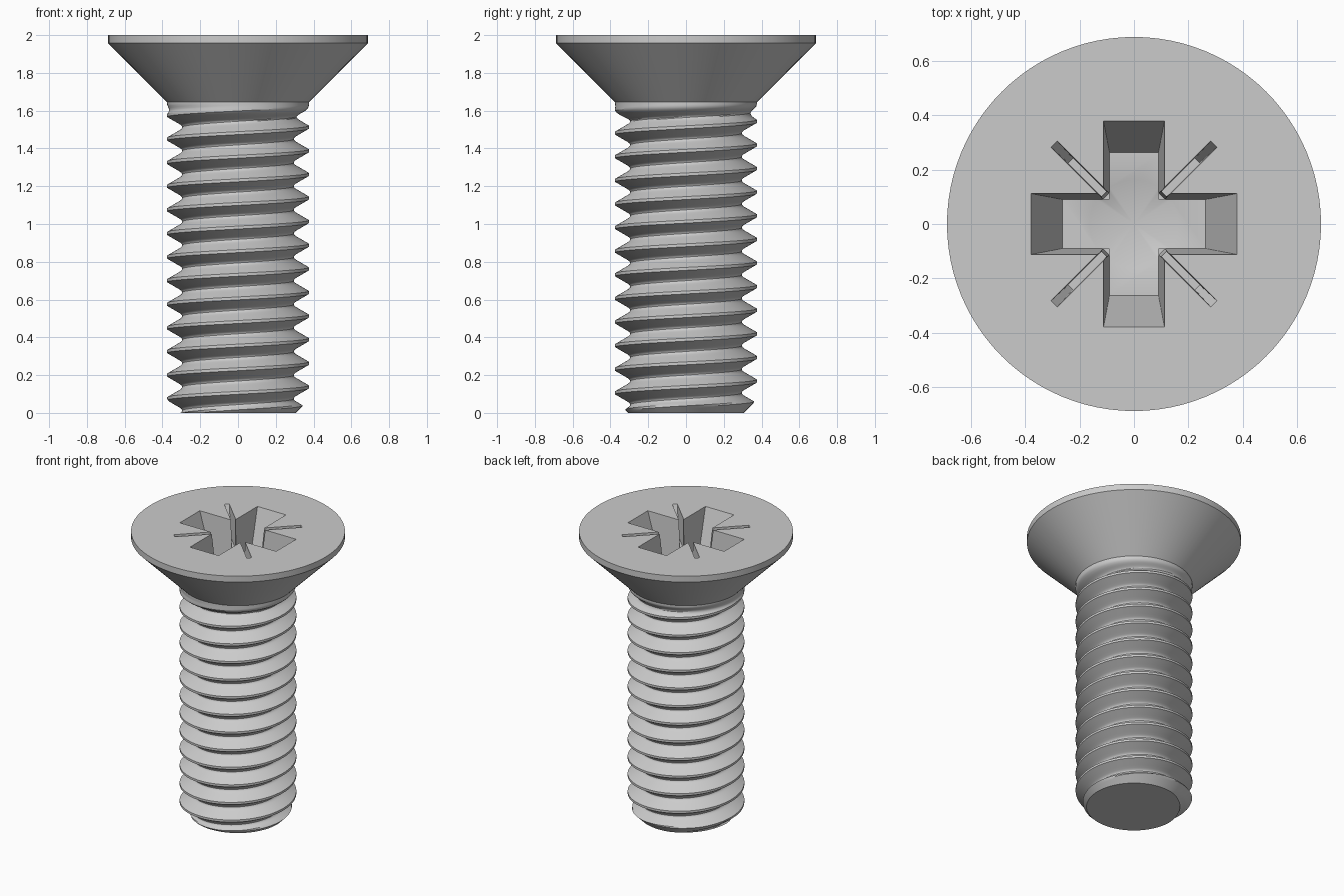
import bpy, bmesh, math

if "Cube" in bpy.data.objects:
    bpy.data.objects.remove(bpy.data.objects["Cube"])

N = 96            # sides around the axis
PITCH = 0.125
R = 0.375         # thread crest radius
NECK = 1.645      # where the head cone starts
HEAD_R = 0.6875


def make_object(name, bm):
    bmesh.ops.recalc_face_normals(bm, faces=bm.faces)
    mesh = bpy.data.meshes.new(name)
    bm.to_mesh(mesh)
    bm.free()
    obj = bpy.data.objects.new(name, mesh)
    bpy.context.collection.objects.link(obj)
    return obj


def thread_radius(z, turn):
    # flat crest, 60 degree flanks, rounded root
    d = ((z - 0.0125) / PITCH - turn) % 1.0
    d = min(d, 1 - d)
    depth = 0.2165 * max(0, min(d, 0.36) - 0.0625)
    if d > 0.36:
        x = (d - 0.36) / 0.14
        depth += 0.0303 * (x - x * x / 2)
    # run-out under the head, chamfer at the tip
    f = max(0, min(1, (1.635 - z) / 0.09))
    return min(R - depth * f * f * (3 - 2 * f), 0.305 + z)


# Screw body: helical rows clamped to the tip and the neck, then the head cone
steps = [0, .0625, .13, .2, .28, .36, .41, .455, .5, .545, .59, .64, .72, .8, .87, .9375]
heights = [0.0125 + (k + u) * PITCH for k in range(-2, 14) for u in steps]
bm = bmesh.new()
columns = []
for i in range(N + 1):
    turn = i / N
    a = 2 * math.pi * (i % N) / N
    pts = []
    for h in heights:
        z = min(max(h + PITCH * turn, 0), NECK)
        pts.append((thread_radius(z, turn), z))
    pts += [(HEAD_R, NECK + HEAD_R - R), (HEAD_R, 2.0)]
    columns.append([bm.verts.new((r * math.cos(a), r * math.sin(a), z)) for r, z in pts])
# The seam is shifted by one pitch, so it closes when doubles merge
for c0, c1 in zip(columns, columns[1:]):
    for j in range(len(c0) - 1):
        bm.faces.new((c0[j], c1[j], c1[j + 1], c0[j + 1]))
bmesh.ops.remove_doubles(bm, verts=bm.verts, dist=1e-5)
bmesh.ops.holes_fill(bm, edges=[e for e in bm.edges if e.is_boundary], sides=0)
screw = make_object("countersunk_screw", bm)


def loft(name, top, bottom, depth):
    # tapered cutter: outline at the head face to outline at the floor
    e = 0.15      # continue the taper above the head face
    bm = bmesh.new()
    hi = [bm.verts.new((t[0] + (t[0] - b[0]) * e, t[1] + (t[1] - b[1]) * e, 2 + depth * e))
          for t, b in zip(top, bottom)]
    lo = [bm.verts.new((x, y, 2 - depth)) for x, y in bottom]
    n = len(top)
    for i in range(n):
        k = (i + 1) % n
        bm.faces.new((lo[i], lo[k], hi[k], hi[i]))
    bm.faces.new(hi)
    bm.faces.new(lo)
    return make_object(name, bm)


def cross(length, w, angle=0.0):
    pts = []
    for q in range(4):
        a = q * math.pi / 2 + angle
        for x, y in ((length, -w), (length, w), (w, w)):
            pts.append((x * math.cos(a) - y * math.sin(a), x * math.sin(a) + y * math.cos(a)))
    return pts


def square(r):
    return [(r, 0), (0, r), (-r, 0), (0, -r)]


# Drive recess cutters
DEPTH = 0.34
cutters = [
    loft("recess_cross", cross(0.378, 0.112), cross(0.262, 0.09), DEPTH),
    loft("recess_corners", square(0.242), square(0.205), DEPTH - 0.01),
    loft("recess_ticks", cross(0.415, 0.016, math.pi / 4), cross(0.33, 0.012, math.pi / 4), 0.2),
]
bm = bmesh.new()
bmesh.ops.create_cone(bm, cap_ends=True, segments=48, radius1=0.0, radius2=0.17, depth=0.07)
bmesh.ops.remove_doubles(bm, verts=bm.verts, dist=1e-5)
bmesh.ops.translate(bm, verts=bm.verts, vec=(0, 0, 2 - DEPTH - 0.032))
cutters.append(make_object("recess_point", bm))

# Cut the recess and shade
bpy.context.view_layer.objects.active = screw
screw.select_set(True)
for c in cutters:
    c.hide_render = True
    mod = screw.modifiers.new(c.name, 'BOOLEAN')
    mod.operation = 'DIFFERENCE'
    mod.solver = 'EXACT'
    mod.object = c
    bpy.ops.object.modifier_apply(modifier=mod.name)
for c in cutters:
    bpy.data.objects.remove(c)
bpy.ops.object.shade_smooth_by_angle(angle=math.radians(30))
